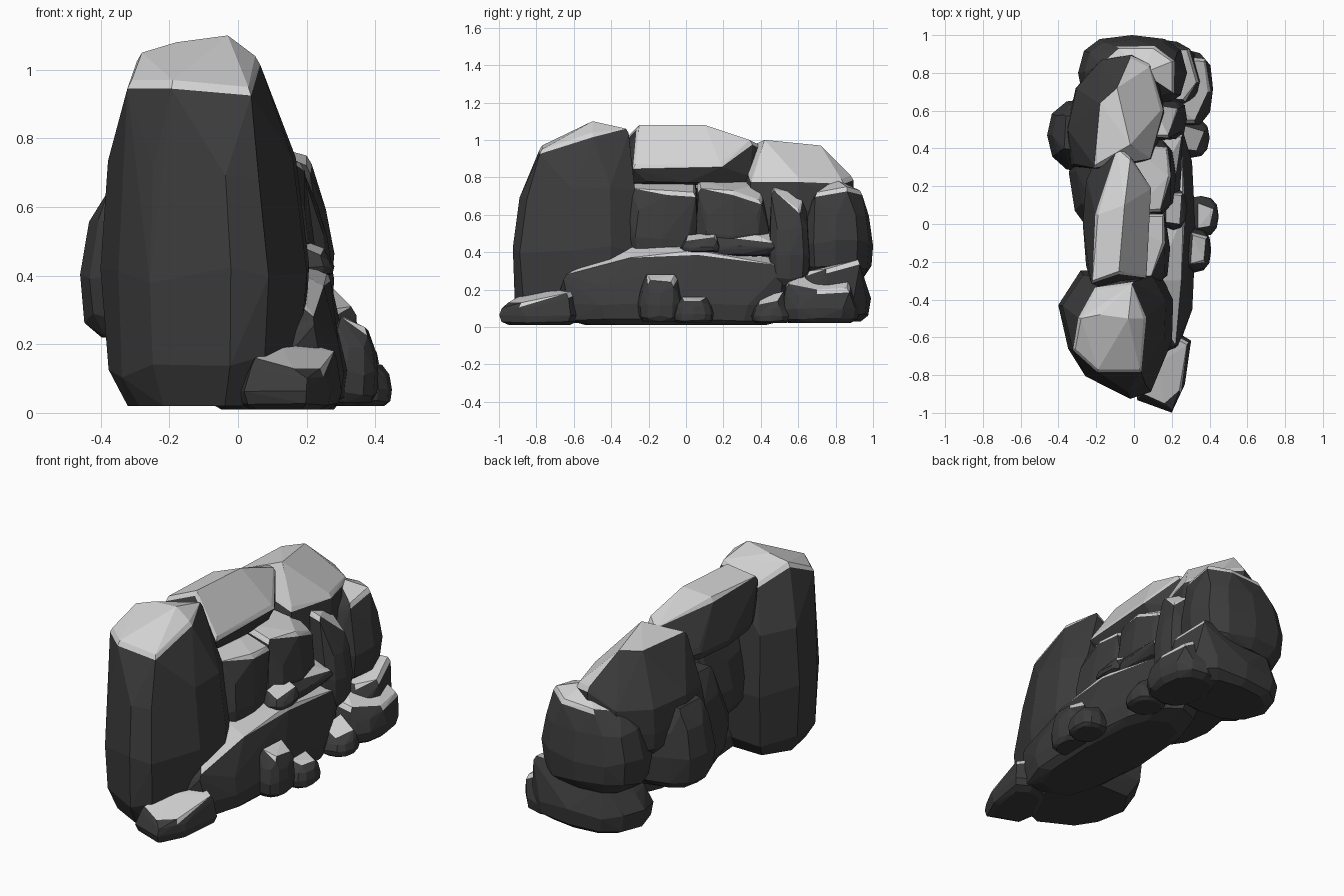
import bpy, bmesh, math, random
from mathutils import Vector

if "Cube" in bpy.data.objects:
    bpy.data.objects.remove(bpy.data.objects["Cube"], do_unlink=True)


def make_material(name, value):
    mat = bpy.data.materials.new(name)
    mat.use_nodes = True
    colour = (value, value, value, 1)
    mat.diffuse_color = colour
    mat.node_tree.nodes["Principled BSDF"].inputs["Base Color"].default_value = colour
    return mat


STONE = make_material("dark stone", .045)
PALE = make_material("pale top", .65)
rng = random.Random(7)
SIDES = 12


def oval(x, y, corner=.82):
    """Rounded-box outline filling the x and y extents; a lower corner is squarer."""
    outline = []
    for i in range(SIDES):
        angle = math.tau * i / SIDES
        u, v = (math.copysign(abs(w) ** corner, w) / 2 + .5
                for w in (math.cos(angle), math.sin(angle)))
        outline.append((x[0] + (x[1] - x[0]) * u, y[0] + (y[1] - y[0]) * v))
    return outline


def span(points, axis):
    values = [p[axis] for p in points]
    return min(values), max(values)


def rock(name, belly, base, cap, pale=True, lean=.3):
    """Faceted boulder: belly outline raised from the base and hulled up to a cap outline."""
    bm = bmesh.new()
    cap = [Vector(p) for p in cap]
    middle = sum(cap, Vector()) / len(cap)
    low = span(cap, 2)[0]

    # belly rings, the highest one leaning towards the cap
    for height, scale, pull in ((0, .76, 0), (.12, .95, 0), (.42, 1.01, 0), (.75, 1, lean)):
        for point in belly:
            size = scale * rng.uniform(.97, 1.01)
            place = []
            for axis in (0, 1):
                a, b = span(belly, axis)
                c, d = span(cap, axis)
                u = ((point[axis] - a) / (b - a) - .5) * size + .5
                place.append((a + (b - a) * u) * (1 - pull) + (c + (d - c) * u) * pull)
            lift = 0 if height == 0 else rng.uniform(-.04, .04)
            bm.verts.new((*place, base + (low - base) * (height + lift)))

    # cap outline and the thin rim just below it
    top = set()
    for p in cap:
        out = Vector((p.x - middle.x, p.y - middle.y, 0)).normalized()
        top.add(bm.verts.new(p))
        top.add(bm.verts.new(p + out * .015 - Vector((0, 0, .025))))

    hull = bmesh.ops.convex_hull(bm, input=bm.verts[:])
    for f in bm.faces:
        f.material_index = int(pale and all(v in top for v in f.verts))
    loose = {v for v in hull["geom_interior"] + hull["geom_unused"]
             if isinstance(v, bmesh.types.BMVert)}
    bmesh.ops.delete(bm, geom=list(loose), context="VERTS")
    bmesh.ops.dissolve_limit(bm, angle_limit=math.radians(4), verts=bm.verts[:],
                             edges=bm.edges[:], delimit={"MATERIAL"})
    bmesh.ops.recalc_face_normals(bm, faces=bm.faces[:])
    mesh = bpy.data.meshes.new(name)
    bm.to_mesh(mesh)
    bm.free()
    mesh.materials.append(STONE)
    mesh.materials.append(PALE)
    bpy.context.collection.objects.link(bpy.data.objects.new(name, mesh))


# Tall standing stone at the front
rock("front_pillar", [
    (-.28, -.25), (-.4, -.43), (-.35, -.66), (-.26, -.81), (-.02, -.93), (.09, -.89),
    (.2, -.62), (.21, -.4), (.13, -.25)], base=.02, lean=.25, cap=[
    (-.31, -.66, .97), (-.19, -.77, .97), (.03, -.77, .95), (.05, -.5, 1.04),
    (-.01, -.32, 1.06), (-.2, -.35, .97), (-.28, -.5, 1.05), (-.03, -.5, 1.1),
    (-.18, -.48, 1.08)])

# Long slab leaning along the crest
rock("ridge_slab", oval(x=(-.27, .06), y=(-.37, .38), corner=.75), base=.76, lean=.2, cap=[
    (-.22, -.3, 1.03), (-.19, .05, 1.04), (-.09, .4, .97), (-.02, .34, 1),
    (-.08, -.25, 1.08), (-.05, .1, 1.08), (.08, .18, .88), (.06, -.27, .87)])

# Large rock behind the crest
rock("rear_crest", [
    (-.33, .31), (-.36, .5), (-.31, .72), (-.18, .87), (0, .9), (.12, .8), (.16, .58),
    (.1, .34), (-.1, .27)], base=.42, lean=.05, cap=[
    (-.21, .31, .95), (-.18, .64, .96), (-.02, .42, 1), (-.09, .72, .97),
    (-.02, .88, .81), (.08, .83, .79), (.14, .6, .8), (.08, .36, .8)])

# Stacked boulders at the back
rock("back_barrel", oval(x=(-.3, .28), y=(.6, 1), corner=.75), base=.27, cap=[
    (-.18, .84, .7), (-.08, .93, .72), (.1, .93, .73), (.2, .86, .75),
    (.2, .7, .72), (.05, .8, .79)])
rock("back_base", oval(x=(-.28, .36), y=(.54, .99), corner=.75), base=.03, cap=[
    (.26, .66, .3), (.33, .75, .31), (.28, .92, .36), (-.12, .92, .33),
    (-.14, .7, .3)])
rock("back_step", oval(x=(.1, .42), y=(.5, .93)), base=.02, lean=.5, cap=[
    (.22, .55, .25), (.32, .55, .23), (.39, .7, .2), (.37, .86, .21),
    (.25, .87, .28), (.2, .65, .29)])

# Plain boulders filling the middle and the outer side
rock("side_bulge", oval(x=(-.46, .02), y=(.27, .67)), base=.22, pale=False, cap=[
    (-.37, .4, .66), (-.36, .57, .66), (-.1, .6, .7), (-.1, .36, .7)])
rock("core", oval(x=(-.34, .16), y=(-.08, .62)), base=.16, pale=False, cap=[
    (-.22, .1, .68), (.1, .1, .68), (.1, .5, .68), (-.22, .5, .7)])

# Terraced wall under the crest
rock("upper_terrace_front", oval(x=(-.2, .19), y=(-.34, .08), corner=.6), base=.3, cap=[
    (-.1, -.27, .79), (.09, -.28, .74), (.15, -.1, .73), (.15, .04, .72),
    (-.1, .04, .8)])
rock("upper_terrace_back", oval(x=(-.2, .22), y=(.04, .46), corner=.6), base=.36, cap=[
    (0, .07, .79), (.14, .08, .74), (.18, .25, .73), (.17, .39, .68),
    (0, .41, .77)])
rock("wall_column", oval(x=(0, .28), y=(.44, .67), corner=.65), base=.22, cap=[
    (.08, .47, .76), (.18, .47, .73), (.22, .6, .63), (.1, .63, .72)])
rock("middle_ledge", oval(x=(0, .25), y=(.07, .5), corner=.6), base=.38, lean=.6, cap=[
    (.05, .11, .53), (.2, .12, .49), (.25, .46, .45), (.05, .47, .54),
    (.14, .26, .55)])
rock("ledge_stone", oval(x=(.14, .28), y=(-.03, .19)), base=.4, cap=[
    (.17, .01, .49), (.24, 0, .46), (.25, .15, .48), (.17, .16, .51)])
rock("lower_slab", oval(x=(-.1, .33), y=(-.7, .58), corner=.7), base=.01, cap=[
    (.22, -.64, .28), (.05, -.4, .42), (.12, -.3, .44), (.25, -.3, .37),
    (.26, .05, .41), (.05, .1, .46), (.25, .5, .33), (.08, .5, .38)])

# Loose stones along the foot
rock("foot_front", [
    (0, -.8), (.02, -.93), (.2, -1), (.27, -.85), (.3, -.62), (.22, -.57), (.1, -.6)],
    base=.01, cap=[
    (.05, -.9, .16), (.16, -.95, .13), (.24, -.88, .13), (.28, -.64, .18),
    (.21, -.6, .2), (.13, -.74, .19)])
rock("foot_post", oval(x=(.22, .41), y=(-.26, -.02)), base=.03, cap=[
    (.3, -.21, .28), (.37, -.19, .25), (.38, -.08, .24), (.31, -.06, .28)])
rock("foot_middle", oval(x=(.26, .45), y=(-.07, .15)), base=.02, cap=[
    (.34, -.02, .16), (.4, -.01, .14), (.42, .08, .14), (.34, .11, .16)])
rock("foot_back", oval(x=(.2, .4), y=(.35, .56)), base=.02, cap=[
    (.25, .4, .16), (.33, .39, .12), (.37, .49, .14), (.27, .52, .19)])
